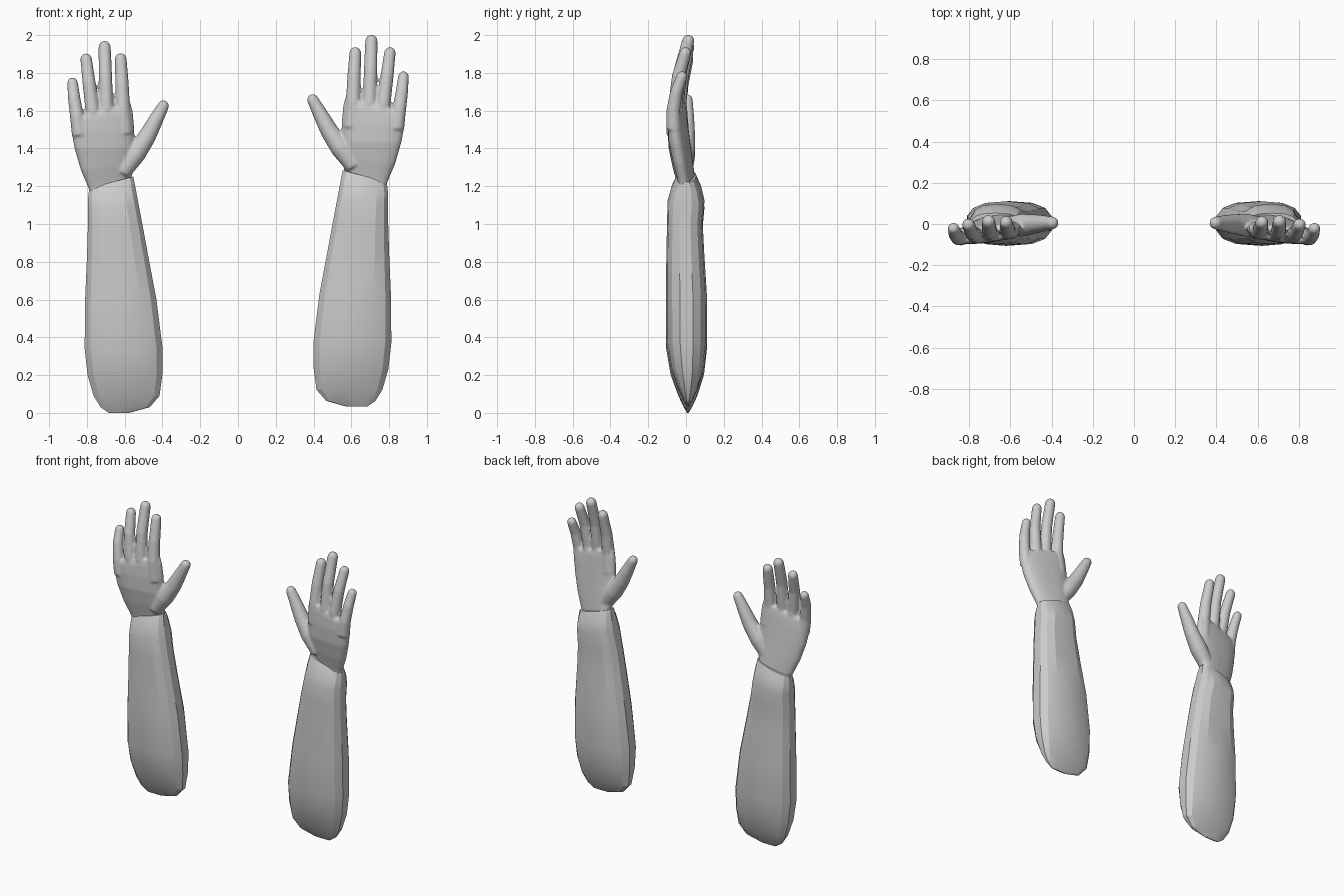
import bpy, bmesh, math
from mathutils import Vector

Y = Vector((0, 1, 0))


def loft(bm, rings, sides, power=2.0):
    """Skin closed rings (centre, side axis, depth axis) and cap both ends."""
    loops = []
    for c, a, b in rings:
        loop = []
        for i in range(sides):
            t = 2 * math.pi * (i + 0.5) / sides
            ct, st = math.cos(t), math.sin(t)
            loop.append(bm.verts.new(
                c + a * math.copysign(abs(ct) ** (2 / power), ct)
                + b * math.copysign(abs(st) ** (2 / power), st)))
        loops.append(loop)
    for p, q in zip(loops, loops[1:]):
        for i in range(sides):
            j = (i + 1) % sides
            bm.faces.new((p[i], p[j], q[j], q[i]))
    bm.faces.new(loops[0])
    bm.faces.new(loops[-1])


def slab(bm, rows, sides, power, tilt=0.0):
    """Rows of (z, x min, x max, y centre, half depth, z slope along x)."""
    rings = []
    for z, x0, x1, y, d, slope in rows:
        h = (x1 - x0) / 2
        xm = (x0 + x1) / 2
        rings.append((Vector((xm, y + tilt * (xm - 0.7), z)),
                      Vector((h, tilt * h, slope * h)), Vector((0, d, 0))))
    loft(bm, rings, sides, power)


def tube(bm, pts):
    """Round-tipped digit through (x, y, z, radius), root first."""
    rings = []
    for i, p in enumerate(pts):
        t = (Vector(pts[min(i + 1, len(pts) - 1)][:3])
             - Vector(pts[max(i - 1, 0)][:3])).normalized()
        side = t.cross(Y).normalized()
        depth = side.cross(t)
        rings.append((Vector(p[:3]), side * p[3], depth * p[3]))
    r = pts[-1][3]
    for k in (0.35, 0.65, 0.88, 0.98):
        s = math.sqrt(1 - k * k)
        rings.append((Vector(pts[-1][:3]) + t * r * k,
                      side * r * s, depth * r * s))
    loft(bm, rings, 16)


def finish(bm, name, sign, dz):
    for v in bm.verts:
        v.co.x *= sign
        v.co.z += dz
    bmesh.ops.recalc_face_normals(bm, faces=bm.faces)
    me = bpy.data.meshes.new(name)
    bm.to_mesh(me)
    bm.free()
    ob = bpy.data.objects.new(name, me)
    bpy.context.collection.objects.link(ob)
    return ob


FOREARM = [
    (0.00, 0.575, 0.685, 0.01, 0.004, 0),
    (0.03, 0.465, 0.730, 0.01, 0.022, 0),
    (0.09, 0.412, 0.768, 0.01, 0.050, 0),
    (0.20, 0.397, 0.800, 0.007, 0.088, 0),
    (0.34, 0.395, 0.816, 0.003, 0.108, 0),
    (0.60, 0.428, 0.813, 0.002, 0.108, 0),
    (0.82, 0.470, 0.803, -0.004, 0.100, 0),
    (0.98, 0.502, 0.798, -0.006, 0.094, -0.08),
    (1.09, 0.525, 0.797, 0.000, 0.098, -0.16),
    (1.16, 0.540, 0.797, 0.002, 0.080, -0.25),
    (1.22, 0.552, 0.790, 0.003, 0.050, -0.27),
]
PALM = [
    (1.15, 0.585, 0.770, 0.002, 0.040, -0.25),
    (1.22, 0.562, 0.793, -0.003, 0.042, -0.25),
    (1.30, 0.552, 0.833, -0.018, 0.048, -0.10),
    (1.40, 0.550, 0.866, -0.034, 0.052, 0),
    (1.50, 0.548, 0.884, -0.042, 0.048, 0),
    (1.57, 0.556, 0.882, -0.045, 0.042, -0.15),
    (1.60, 0.568, 0.872, -0.045, 0.034, -0.25),
]
# each finger: root, middle joint, tip
FINGERS = [
    [(0.840, -0.065, 1.47, 0.040), (0.853, -0.067, 1.57, 0.037), (0.868, -0.050, 1.67, 0.033), (0.876, -0.022, 1.747, 0.029)],
    [(0.760, -0.050, 1.50, 0.042), (0.771, -0.055, 1.61, 0.038), (0.789, -0.040, 1.75, 0.035), (0.804, -0.003, 1.873, 0.031)],
    [(0.690, -0.042, 1.50, 0.042), (0.697, -0.047, 1.61, 0.038), (0.702, -0.030, 1.78, 0.036), (0.706, 0.012, 1.937, 0.033)],
    [(0.600, -0.030, 1.48, 0.045), (0.610, -0.036, 1.61, 0.040), (0.614, -0.022, 1.74, 0.036), (0.621, 0.008, 1.873, 0.032)],
    # thumb
    [(0.615, -0.010, 1.27, 0.045), (0.545, -0.006, 1.37, 0.056), (0.483, 0.000, 1.46, 0.048),
     (0.438, 0.003, 1.545, 0.040), (0.396, 0.005, 1.624, 0.031)],
]


def arm(label, sign, dz):
    # faceted forearm
    bm = bmesh.new()
    slab(bm, FOREARM, 14, 2.6)
    ob = finish(bm, label + "_forearm", sign, dz)
    ob.data.shade_smooth()
    ob.data.set_sharp_from_angle(angle=math.radians(18))

    # hand: palm and digits fused into one smooth skin
    bm = bmesh.new()
    slab(bm, PALM, 24, 2.4, tilt=-0.12)
    for f in FINGERS:
        tube(bm, f)
    ob = finish(bm, label + "_hand", sign, dz)
    rm = ob.modifiers.new("fuse", 'REMESH')
    rm.mode = 'VOXEL'
    rm.voxel_size = 0.007
    rm.use_smooth_shade = True
    sm = ob.modifiers.new("soften", 'SMOOTH')
    sm.factor = 0.5
    sm.iterations = 8


arm("left", -1, 0.0)
arm("right", 1, 0.033)
